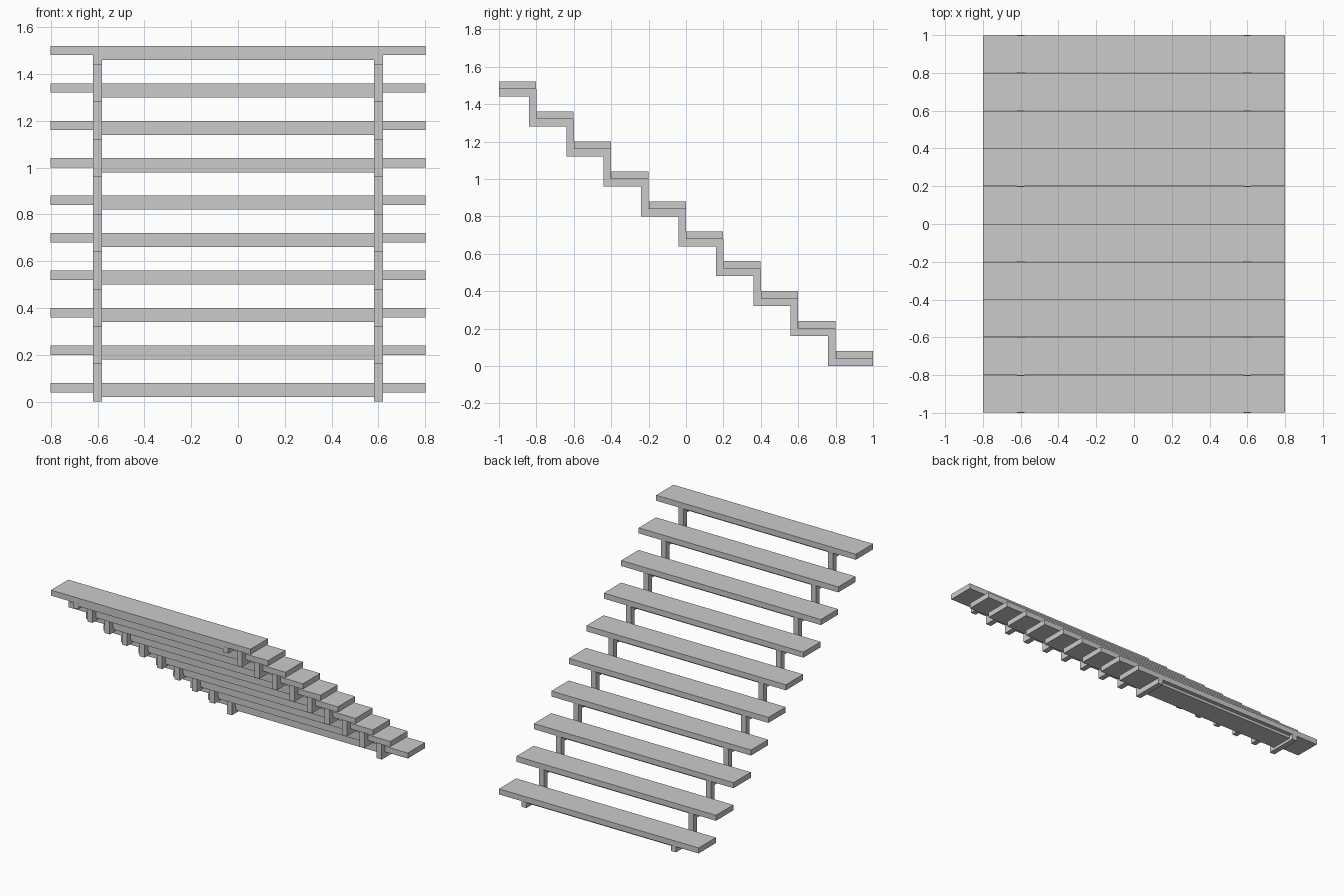
import bpy, bmesh

if "Cube" in bpy.data.objects:
    bpy.data.objects.remove(bpy.data.objects["Cube"])

STEPS, RUN, RISE, T = 10, 0.2, 0.16, 0.04   # T = board and steel thickness


def box(name, x, y, z):
    """Box object from (min, max) pairs."""
    bm = bmesh.new()
    bmesh.ops.create_cube(bm, size=1)
    for v in bm.verts:
        v.co = [lo + (c + 0.5) * (hi - lo) for c, (lo, hi) in zip(v.co, (x, y, z))]
    return finish(name, bm)


def finish(name, bm):
    bmesh.ops.recalc_face_normals(bm, faces=bm.faces)
    me = bpy.data.meshes.new(name)
    bm.to_mesh(me)
    bm.free()
    ob = bpy.data.objects.new(name, me)
    bpy.context.collection.objects.link(ob)
    return ob


# Treads with a thin support plate between the stringers
for i in range(STEPS):
    back = 1 - RUN * i
    front = back - RUN
    z = T + RISE * i
    box(f"tread_{i + 1}", (-0.8, 0.8), (front + 0.001, back - 0.001), (z, z + T))
    box(f"support_plate_{i + 1}", (-0.595, 0.595), (front + 0.003, back - 0.03), (z - 0.02, z))

# Zigzag stringers: top outline going up, underside coming back down
upper, lower = [], []
for i in range(STEPS):
    back, z = 1 - RUN * i, RISE * i
    front = back - RUN
    last = i == STEPS - 1
    upper += [(back, z + T), (front, z + T)]
    lower += [(back if i == 0 else back - T, z), (front if last else front - T, z)]
outline = upper + lower[::-1]

for side, x in (("left", -0.62), ("right", 0.58)):
    bm = bmesh.new()
    face = bm.faces.new([bm.verts.new((x, y, z)) for y, z in outline])
    ext = bmesh.ops.extrude_face_region(bm, geom=[face])
    moved = [g for g in ext["geom"] if isinstance(g, bmesh.types.BMVert)]
    bmesh.ops.translate(bm, verts=moved, vec=(0.04, 0, 0))
    finish(f"{side}_stringer", bm)
